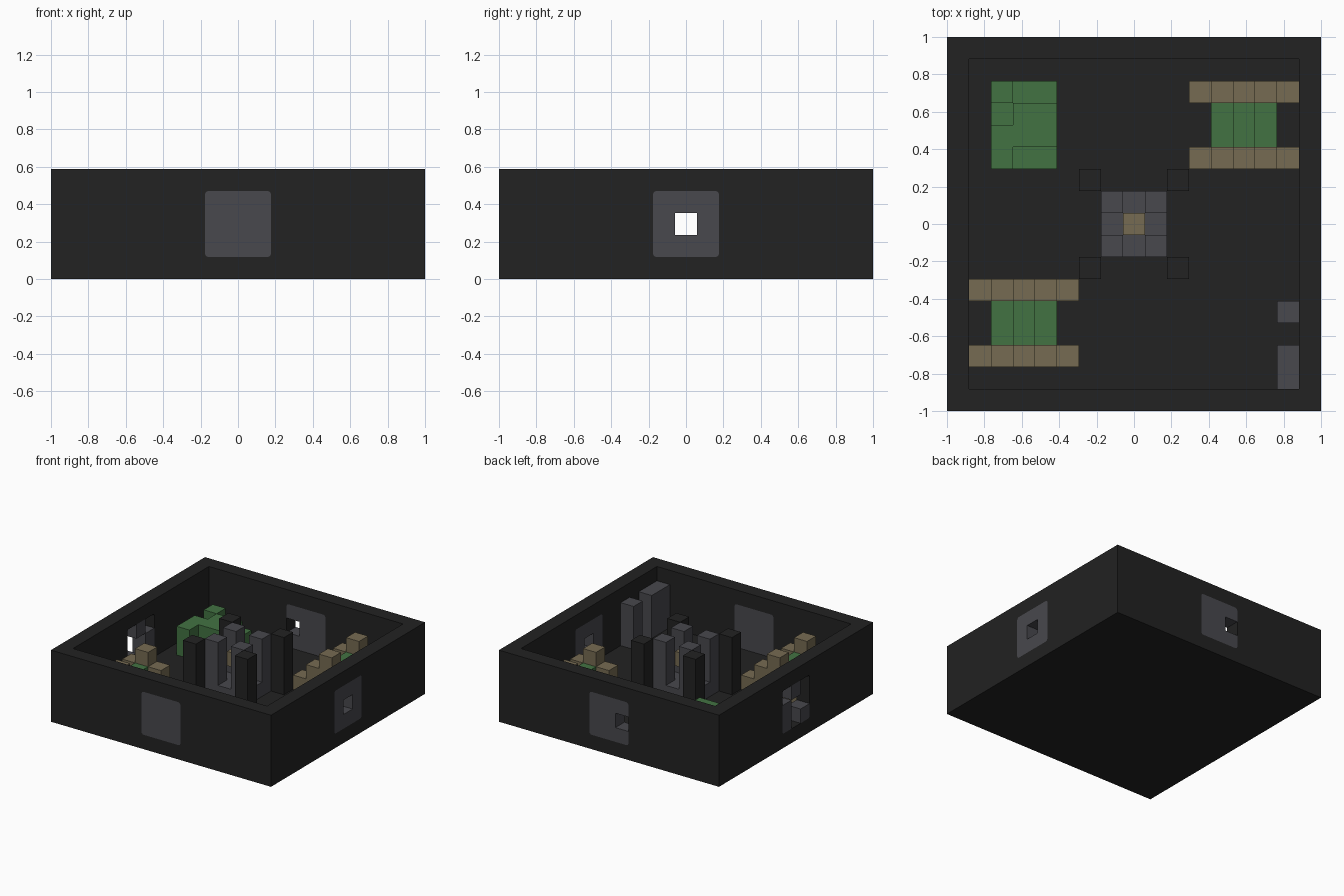
import bpy
import bmesh
from mathutils import Vector

V = 2 / 17  # one grid cell

if "Cube" in bpy.data.objects:
    bpy.data.objects.remove(bpy.data.objects["Cube"], do_unlink=True)


def material(name, rgb):
    m = bpy.data.materials.new(name)
    m.use_nodes = True
    colour = (*rgb, 1)
    m.diffuse_color = colour
    m.node_tree.nodes["Principled BSDF"].inputs["Base Color"].default_value = colour
    return m


dark = material("charcoal", (0.016, 0.016, 0.016))
grey = material("slate grey", (0.065, 0.065, 0.075))
tan = material("sandstone", (0.18, 0.147, 0.085))
green = material("grass green", (0.055, 0.17, 0.055))


def block(name, mat, xs, ys, zs, round_axis=None, grow=(0, 0, 0)):
    """Box over a range of cells in x and y, and between two levels in z."""
    lo = Vector((xs[0] - 0.5, ys[0] - 0.5, zs[0])) - Vector(grow)
    hi = Vector((xs[1] + 0.5, ys[1] + 0.5, zs[1])) + Vector(grow)
    bm = bmesh.new()
    bmesh.ops.create_cube(bm, size=1)
    for v in bm.verts:
        v.co = Vector([((a + b) / 2 + c * (b - a)) * V for a, b, c in zip(lo, hi, v.co)])
    if round_axis is not None:
        edges = [e for e in bm.edges
                 if abs((e.verts[0].co - e.verts[1].co).normalized()[round_axis]) > 0.9]
        bmesh.ops.bevel(bm, geom=edges, offset=0.02, segments=4, profile=0.5, affect='EDGES')
    mesh = bpy.data.meshes.new(name)
    bm.to_mesh(mesh)
    bm.free()
    mesh.materials.append(mat)
    obj = bpy.data.objects.new(name, mesh)
    bpy.context.collection.objects.link(obj)
    return obj


def cut(target, cutter):
    mod = target.modifiers.new("cut", 'BOOLEAN')
    mod.operation = 'DIFFERENCE'
    mod.solver = 'EXACT'
    mod.object = cutter
    bpy.context.view_layer.objects.active = target
    bpy.ops.object.modifier_apply(modifier=mod.name)
    bpy.data.objects.remove(cutter, do_unlink=True)


# Open tray: floor and four walls
shell = block("arena_shell", dark, (-8, 8), (-8, 8), (0, 5))
cut(shell, block("cavity", dark, (-7, 7), (-7, 7), (1, 6)))

# Wall panels: axis through the wall, wall cell, open cells (across, level)
panels = {
    "front_panel": (1, -8, []),
    "right_panel": (0, 8, [(0, 2)]),
    "back_panel": (1, 8, [(-1, 2)]),
    "left_panel": (0, -8, [(1, 3), (-1, 3), (0, 2), (-1, 2), (0, 1)]),
}
for name, (axis, wall, holes) in panels.items():
    deep = (0.2, 0, 0) if axis == 0 else (0, 0.2, 0)

    def spans(a, b):
        return ((wall, wall), (a, b)) if axis == 0 else ((a, b), (wall, wall))

    cut(shell, block("opening", dark, *spans(-1, 1), (1, 4), axis, deep))
    panel = block(name, grey, *spans(-1, 1), (1, 4), axis)
    for across, level in holes:
        slack = [d or 0.005 for d in deep]
        cut(panel, block("hole", grey, *spans(across, across), (level, level + 1), None, slack))

# Centre: low plinth, grey and dark pillars, floating block
block("plinth", grey, (-1, 1), (-1, 1), (1, 2))
for sx in (-1, 1):
    for sy in (-1, 1):
        block("inner_pillar", grey, (sx, sx), (sy, sy), (2, 5))
        block("outer_pillar", dark, (2 * sx, 2 * sx), (2 * sy, 2 * sy), (1, 5))
block("floating_block", tan, (0, 0), (0, 0), (3, 4))

# Two stepped bridges with a grassy mound between their sides
for cx, cy in ((-5, -6), (5, 3)):
    for i in range(-2, 3):
        x = (cx + i, cx + i)
        for y in (cy, cy + 3):
            block("bridge_step", tan, x, (y, y), (1, 4 - abs(i)))
        if abs(i) < 2:
            block("mound", green, x, (cy + 1, cy + 2), (1, 3 - abs(i)))

# Hedge in the back corner
for xs, ys, top in (((-5, -4), (4, 5), 3), ((-6, -6), (3, 4), 3), ((-6, -6), (6, 6), 3),
                    ((-6, -6), (5, 5), 2), ((-5, -4), (6, 6), 2), ((-5, -4), (3, 3), 2)):
    block("hedge", green, xs, ys, (1, top))

# Shelter walls in the front corner
block("short_cover", grey, (7, 7), (-4, -4), (1, 4))
block("long_cover", grey, (7, 7), (-7, -6), (1, 4))
